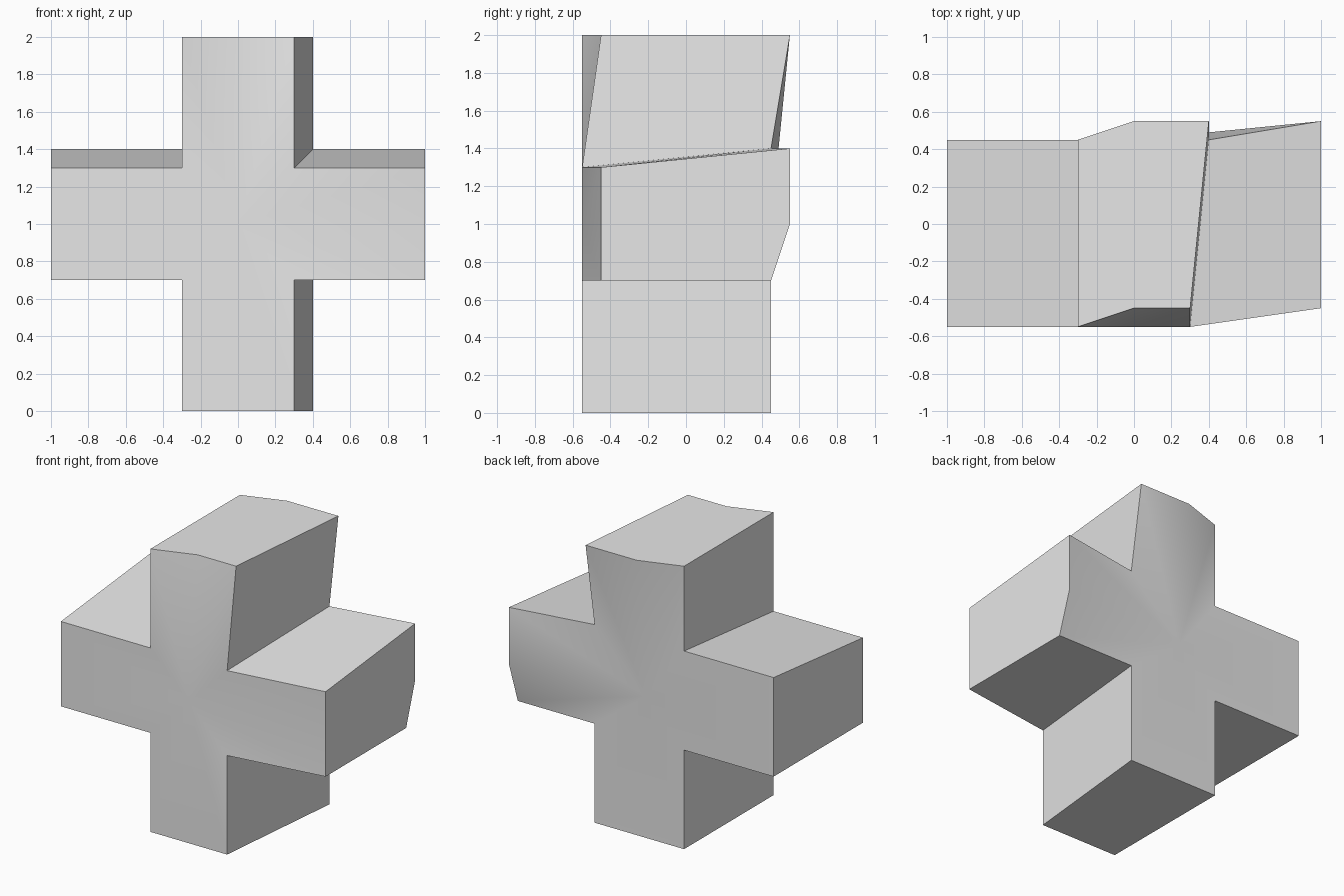
import bpy
import bmesh
import math

cube = bpy.data.objects.get("Cube")
if cube:
    bpy.data.objects.remove(cube, do_unlink=True)

HALF, DEPTH, SHIFT = 0.3, 1.0, 0.1

# Cross outline, anticlockwise: one arm's points turned in quarter steps
arm = [(HALF, HALF), (HALF, 1), (0, 1), (-HALF, 1)]
outline = []
for turn in range(4):
    for x, z in arm:
        for _ in range(turn):
            x, z = -z, x
        outline.append((x, z))


def bent_point(x, z, back):
    """Place an outline point, with the skewed back and the bent upper and right arms."""
    y = -0.55 + (DEPTH if back else 0)
    if (z == 1 and x >= 0) or (x == 1 and (z >= 0 or not back)):
        y += SHIFT
    if back:
        x += SHIFT if x == HALF else 0
        z += SHIFT if z == HALF else 0
    return (x, y, z + 1)


bm = bmesh.new()
front = [bm.verts.new(bent_point(x, z, False)) for x, z in outline]
back = [bm.verts.new(bent_point(x, z, True)) for x, z in outline]
front_hub = bm.verts.new(bent_point(0, 0, False))
back_hub = bm.verts.new(bent_point(0, 0, True))

# Front and back fans around the hubs, joined by side walls
for i in range(len(outline)):
    j = (i + 1) % len(outline)
    bm.faces.new((front_hub, front[i], front[j]))
    bm.faces.new((back_hub, back[j], back[i]))
    bm.faces.new((front[i], back[i], back[j], front[j]))
bmesh.ops.recalc_face_normals(bm, faces=bm.faces[:])

mesh = bpy.data.meshes.new("bent_cross")
bm.to_mesh(mesh)
bm.free()
cross = bpy.data.objects.new("bent_cross", mesh)
bpy.context.collection.objects.link(cross)

# Single light grey colour
grey = bpy.data.materials.new("light_grey")
grey.use_nodes = True
colour = (0.8, 0.8, 0.8, 1)
grey.diffuse_color = colour
grey.node_tree.nodes["Principled BSDF"].inputs["Base Color"].default_value = colour
mesh.materials.append(grey)

# Soft shading on the bent fans, sharp outer edges
bpy.ops.object.select_all(action="DESELECT")
cross.select_set(True)
bpy.context.view_layer.objects.active = cross
bpy.ops.object.shade_smooth_by_angle(angle=math.radians(30))
